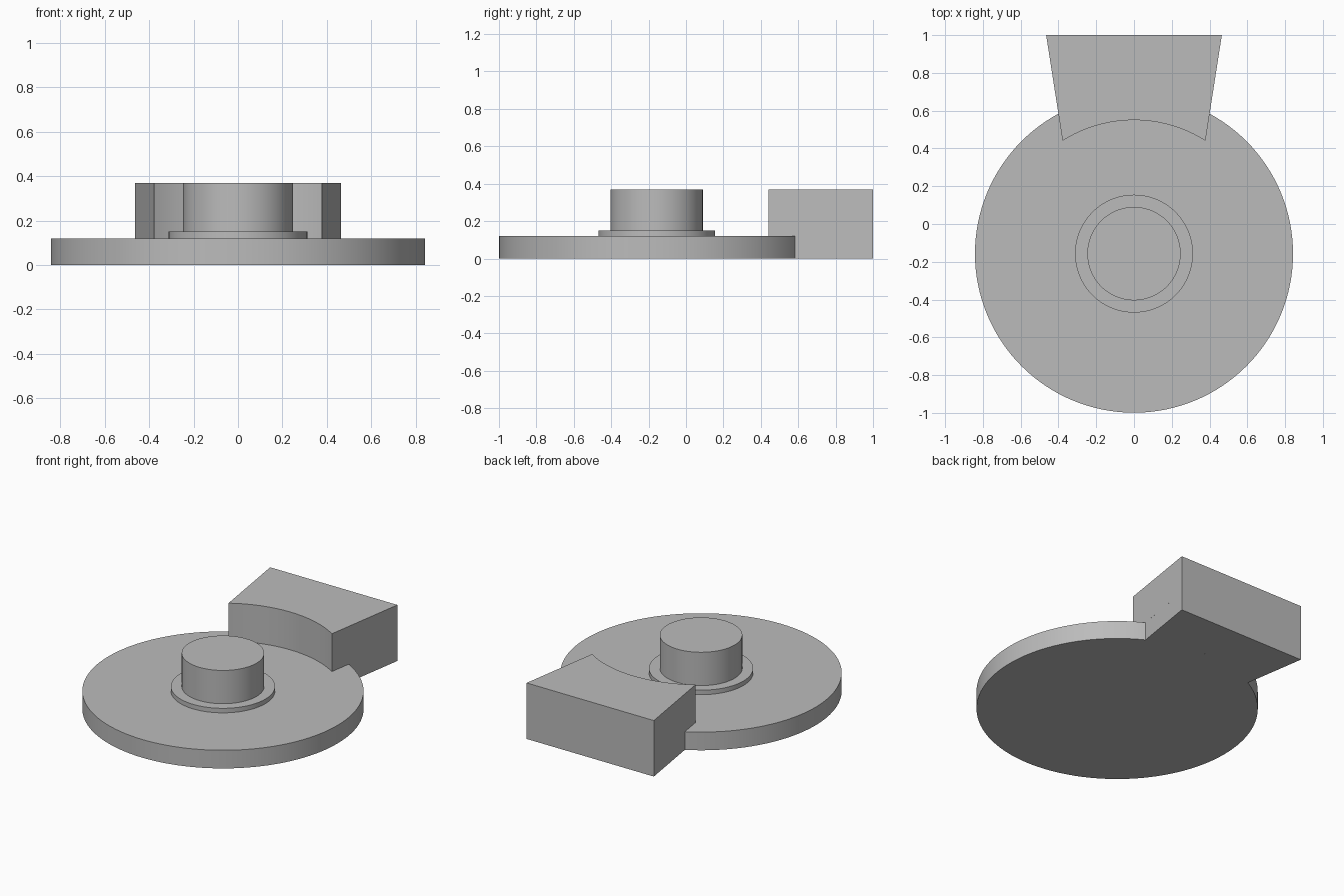
import bpy, bmesh
from math import asin, sin, cos, radians

cube = bpy.data.objects.get("Cube")
if cube:
    bpy.data.objects.remove(cube, do_unlink=True)

CENTRE_Y = -0.157      # axis of the round parts
DISC_R = 0.842
BASE_TOP, COLLAR_TOP, TOP = 0.12, 0.15, 0.37

grey = bpy.data.materials.new("plain grey")
grey.use_nodes = True
colour = (0.5, 0.5, 0.5, 1)
grey.diffuse_color = colour
grey.node_tree.nodes["Principled BSDF"].inputs["Base Color"].default_value = colour


def prism(name, outline, z0, z1):
    """Extrude a counter-clockwise outline from z0 up to z1."""
    bm = bmesh.new()
    face = bm.faces.new([bm.verts.new((x, y, z0)) for x, y in outline])
    top = bmesh.ops.extrude_face_region(bm, geom=[face], use_keep_orig=True)
    moved = [v for v in top["geom"] if isinstance(v, bmesh.types.BMVert)]
    bmesh.ops.translate(bm, verts=moved, vec=(0, 0, z1 - z0))
    bmesh.ops.recalc_face_normals(bm, faces=bm.faces)
    mesh = bpy.data.meshes.new(name)
    bm.to_mesh(mesh)
    bm.free()
    mesh.materials.append(grey)
    obj = bpy.data.objects.new(name, mesh)
    bpy.context.collection.objects.link(obj)
    bpy.ops.object.select_all(action="DESELECT")
    obj.select_set(True)
    bpy.context.view_layer.objects.active = obj
    bpy.ops.object.shade_smooth_by_angle(angle=radians(30))
    return obj


def arc(radius, start, end, steps):
    """Points about the axis, with angles measured from the back."""
    angles = [start + (end - start) * i / steps for i in range(steps + 1)]
    return [(radius * sin(a), CENTRE_Y + radius * cos(a)) for a in angles]


def disc(name, radius, z0, z1):
    prism(name, arc(radius, radians(360), 0, 128)[:-1], z0, z1)


def wedge(name, radius, half_width, z0, z1):
    """Flared block with a concave front that follows the given radius."""
    a = asin(half_width / radius)
    back = [(0.465, 1.0), (-0.465, 1.0)]
    prism(name, back + arc(radius, -a, a, 32), z0, z1)


# Round base, collar and central hub
disc("base_disc", DISC_R, 0, BASE_TOP)
disc("collar", 0.312, BASE_TOP, COLLAR_TOP)
disc("hub", 0.247, COLLAR_TOP, TOP)

# Rear block: upper part sits on the disc, lower part meets its rim
wedge("rear_block_upper", 0.707, 0.378, BASE_TOP, TOP)
wedge("rear_block_lower", DISC_R, 0.400, 0, BASE_TOP)
